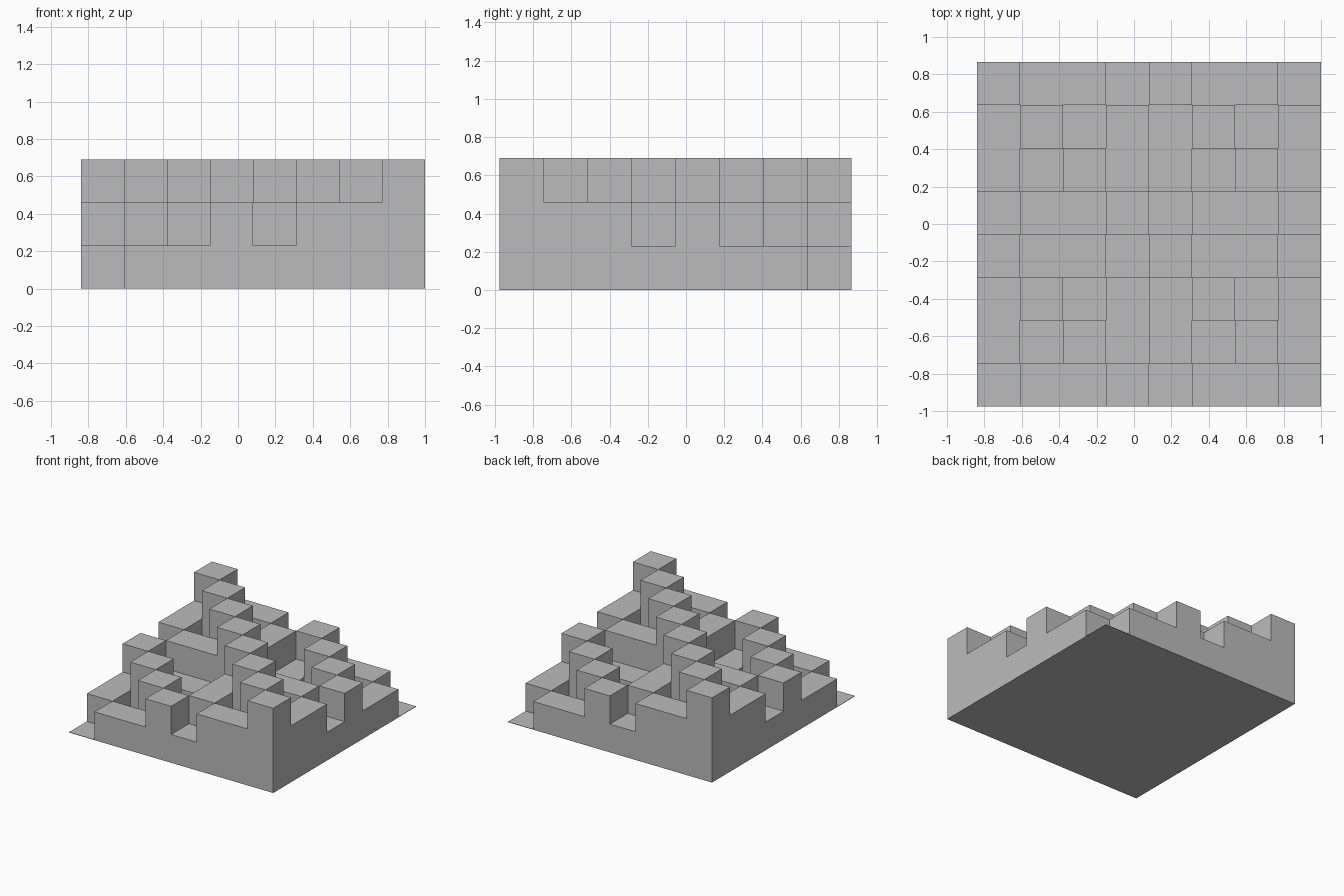
import bpy
import bmesh
from mathutils import Vector

if "Cube" in bpy.data.objects:
    bpy.data.objects.remove(bpy.data.objects["Cube"], do_unlink=True)

BITS = 3
SIZE = 2 ** BITS
STEP = 0.23                      # side of one cell and height of one level
LEFT, BACK = -0.84, 0.865        # outer corner of the first cell
PLATE = 0.003                    # thin floor under the empty cells

grey = bpy.data.materials.new("plain grey")
grey.use_nodes = True
grey.diffuse_color = (0.5, 0.5, 0.5, 1)
grey.node_tree.nodes["Principled BSDF"].inputs["Base Color"].default_value = grey.diffuse_color


def level(col, row):
    """Blocks stacked on a cell: the number of matching bits; -1 outside."""
    if not (0 <= col < SIZE and 0 <= row < SIZE):
        return -1
    return BITS - bin(col ^ row).count("1")


def height(lev):
    return 0 if lev < 0 else max(lev * STEP, PLATE)


bm = bmesh.new()


def quad(points, outward):
    face = bm.faces.new([bm.verts.new(p) for p in points])
    face.normal_update()
    if face.normal.dot(outward) < 0:
        face.normal_flip()


for col in range(SIZE):
    for row in range(SIZE):
        centre = Vector((LEFT + (col + 0.5) * STEP, BACK - (row + 0.5) * STEP, 0))
        lev = level(col, row)

        # Top and underside of the cell
        for z, up in ((height(lev), 1), (0, -1)):
            corners = [centre + Vector((sx * STEP / 2, sy * STEP / 2, z))
                       for sx, sy in ((-1, -1), (1, -1), (1, 1), (-1, 1))]
            quad(corners, Vector((0, 0, up)))

        # Walls, one piece per level, wherever the neighbour is lower
        for dx, dy in ((1, 0), (-1, 0), (0, 1), (0, -1)):
            out = Vector((dx, dy, 0))
            mid = centre + out * STEP / 2
            side = Vector((-dy, dx, 0)) * STEP / 2
            for k in range(level(col + dx, row - dy), lev):
                low, high = Vector((0, 0, height(k))), Vector((0, 0, height(k + 1)))
                quad([mid - side + low, mid + side + low,
                      mid + side + high, mid - side + high], out)

bmesh.ops.remove_doubles(bm, verts=bm.verts, dist=0.0005)

mesh = bpy.data.meshes.new("stepped_blocks")
bm.to_mesh(mesh)
bm.free()
mesh.materials.append(grey)
blocks = bpy.data.objects.new("stepped_blocks", mesh)
bpy.context.collection.objects.link(blocks)
